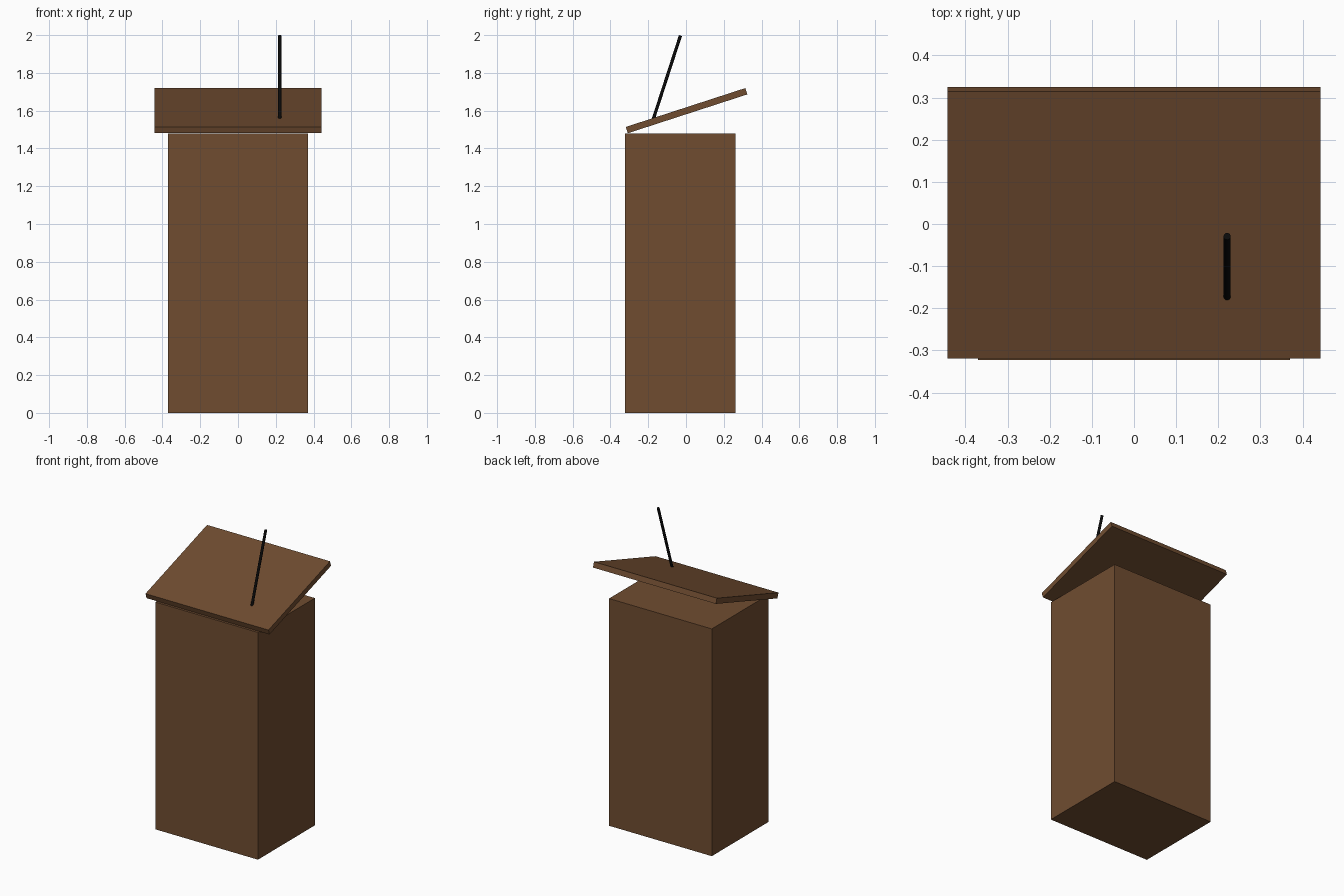
import bpy
from math import radians

cube = bpy.data.objects.get("Cube")
if cube:
    bpy.data.objects.remove(cube, do_unlink=True)


def material(name, rgb):
    mat = bpy.data.materials.new(name)
    mat.use_nodes = True
    mat.diffuse_color = (*rgb, 1)
    mat.node_tree.nodes["Principled BSDF"].inputs["Base Color"].default_value = (*rgb, 1)
    return mat


def box(name, size, location, mat, tilt=0):
    bpy.ops.mesh.primitive_cube_add(size=1, location=location, rotation=(radians(tilt), 0, 0))
    obj = bpy.context.object
    obj.name = name
    obj.scale = size
    obj.data.materials.append(mat)
    return obj


wood = material("brown wood", (0.16, 0.073, 0.03))
black = material("black", (0.003, 0.003, 0.003))
TILT = 18

# Upright body and sloping reading board
box("body", (0.74, 0.586, 1.48), (0, -0.03, 0.74), wood)
box("reading_board", (0.886, 0.666, 0.035), (0, 0.003, 1.6), wood, TILT)

# Thin microphone stem, rising from the board and leaning back
bpy.ops.mesh.primitive_cylinder_add(vertices=16, radius=0.0085, depth=0.47,
                                    location=(0.221, -0.102, 1.774),
                                    rotation=(radians(-TILT), 0, 0))
stem = bpy.context.object
stem.name = "microphone_stem"
stem.data.materials.append(black)
bpy.ops.object.shade_smooth_by_angle()
